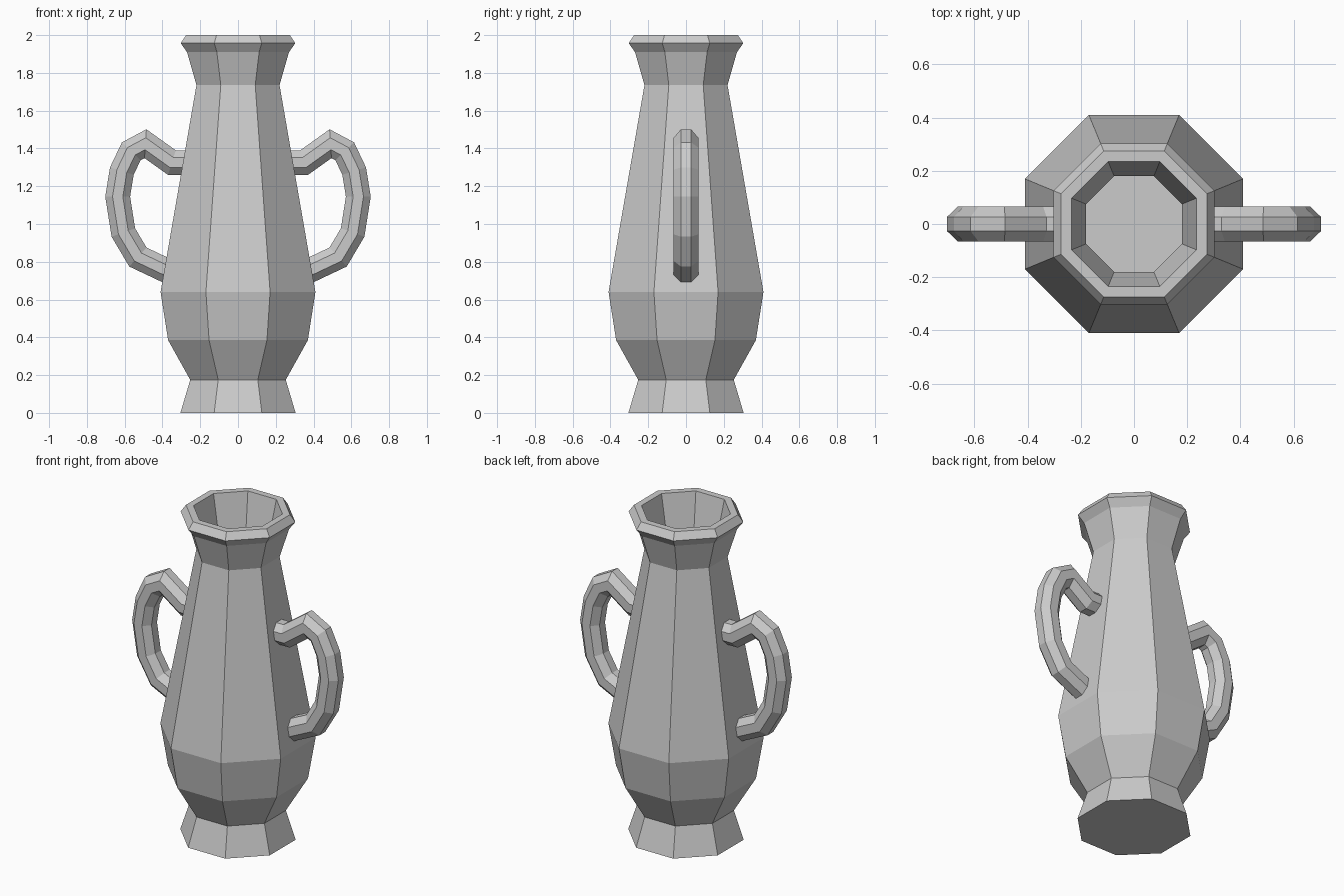
import bpy, math
from mathutils import Vector

if "Cube" in bpy.data.objects:
    bpy.data.objects.remove(bpy.data.objects["Cube"])

SIDES = 8
STEP = math.tau / SIDES
FLAT = 1 / math.cos(STEP / 2)   # flat-to-flat radius -> corner radius


def loft(name, rings):
    """Skin a list of equal-sized rings and cap both ends."""
    n = len(rings[0])
    verts = [p for ring in rings for p in ring]
    faces = [(r * n + i, r * n + (i + 1) % n, (r + 1) * n + (i + 1) % n, (r + 1) * n + i)
             for r in range(len(rings) - 1) for i in range(n)]
    faces.append(tuple(reversed(range(n))))
    faces.append(tuple(range(len(verts) - n, len(verts))))
    mesh = bpy.data.meshes.new(name)
    mesh.from_pydata(verts, [], faces)
    obj = bpy.data.objects.new(name, mesh)
    bpy.context.collection.objects.link(obj)
    return obj


# Vase body: outside foot to rim, then down the inside to the floor
profile = [(0.305, 0), (0.253, 0.175), (0.37, 0.385), (0.41, 0.64), (0.22, 1.735),
           (0.27, 1.91), (0.303, 1.957), (0.275, 2.0), (0.235, 2.0),
           (0.18, 1.735), (0.36, 0.64), (0.32, 0.40), (0.22, 0.23)]
loft("vase_body", [[(r * FLAT * math.cos((i + 0.5) * STEP),
                     r * FLAT * math.sin((i + 0.5) * STEP), z) for i in range(SIDES)]
                   for r, z in profile])

# Handle: octagonal tube swept along a path in the xz plane with mitred joints
path = [Vector(p) for p in [(0.27, 1.325), (0.35, 1.325), (0.49, 1.425), (0.565, 1.385),
                            (0.615, 1.28), (0.637, 1.145), (0.607, 0.955),
                            (0.53, 0.825), (0.365, 0.747)]]
tube = 0.065
rings = []
for k, p in enumerate(path):
    before = (p - path[k - 1]).normalized() if k else (path[1] - p).normalized()
    after = (path[k + 1] - p).normalized() if k < len(path) - 1 else before
    tangent = (before + after).normalized()
    side = Vector((-tangent.y, tangent.x)) / tangent.dot(after)
    ring = []
    for i in range(SIDES):
        a = (i + 0.5) * STEP
        q = p + side * (tube * FLAT * math.cos(a))
        ring.append((q.x, tube * FLAT * math.sin(a), q.y))
    rings.append(ring)
handles = loft("handles", rings)
handles.data.flip_normals() if handles.data.polygons[0].normal.dot(
    handles.data.polygons[0].center - Vector((path[0].x, 0, path[0].y))) < 0 else None
handles.modifiers.new("mirror", 'MIRROR').use_axis = (True, False, False)
